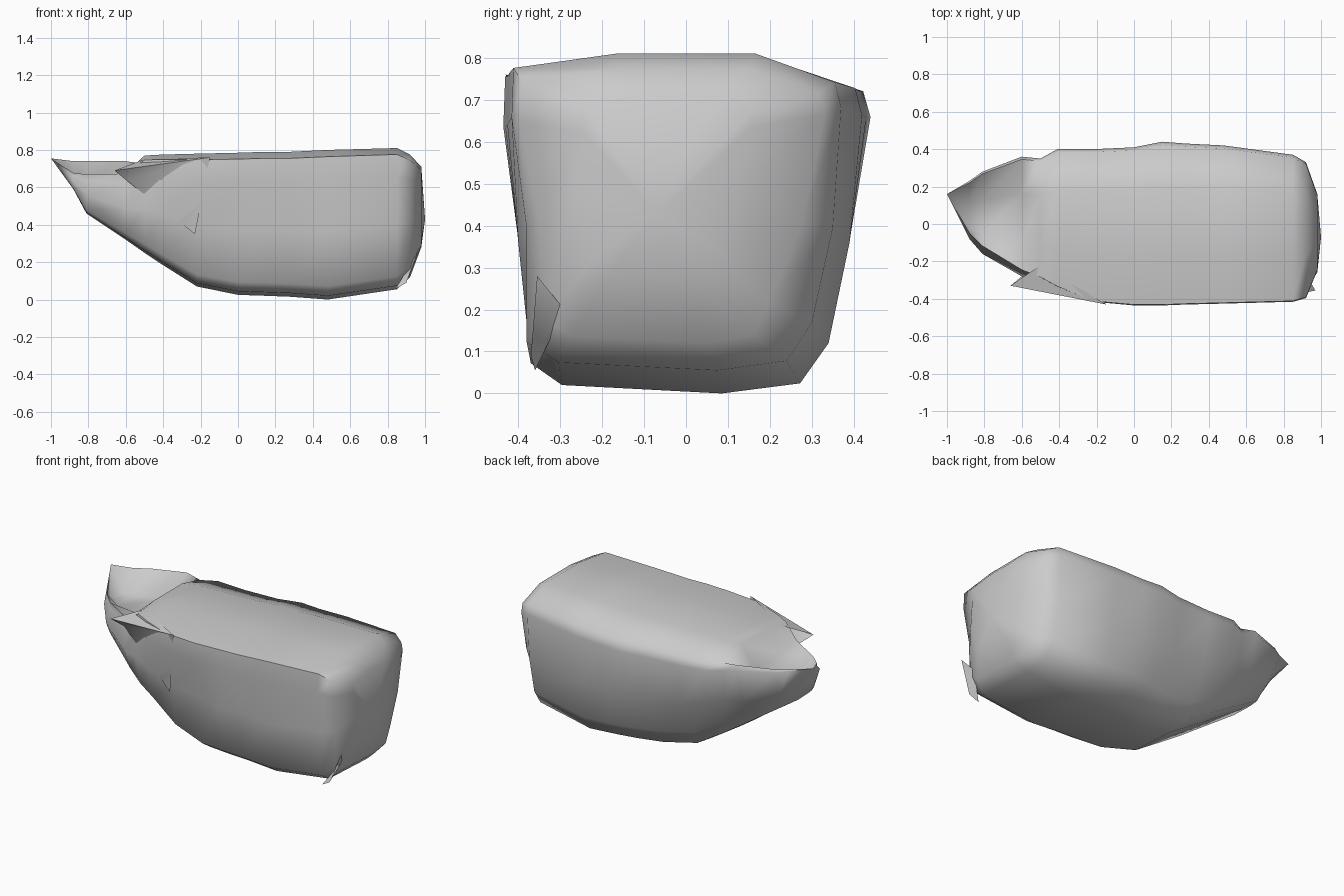
import bpy, bmesh, math

def make_object(name, verts, faces, angle=50):
    mesh = bpy.data.meshes.new(name)
    mesh.from_pydata(verts, [], faces)
    bm = bmesh.new()
    bm.from_mesh(mesh)
    bmesh.ops.recalc_face_normals(bm, faces=bm.faces)
    bm.to_mesh(mesh)
    bm.free()
    ob = bpy.data.objects.new(name, mesh)
    bpy.context.collection.objects.link(ob)
    bpy.ops.object.select_all(action='DESELECT')
    ob.select_set(True)
    bpy.context.view_layer.objects.active = ob
    bpy.ops.object.shade_smooth_by_angle(angle=math.radians(angle))
    return ob

# Boulder cross-sections along its length:
# x, z bottom, z top, front y (low, mid, high), back y (high, mid, low)
SECTIONS = [
    (-0.88, 0.59, 0.68, -0.06, -0.08, -0.05, 0.23, 0.18, 0.10),
    (-0.81, 0.46, 0.68, -0.12, -0.16, -0.12, 0.28, 0.23, 0.14),
    (-0.60, 0.32, 0.69, -0.22, -0.28, -0.25, 0.36, 0.29, 0.20),
    (-0.50, 0.25, 0.77, -0.26, -0.31, -0.29, 0.35, 0.32, 0.23),
    (-0.41, 0.19, 0.775, -0.27, -0.33, -0.34, 0.40, 0.34, 0.24),
    (-0.22, 0.07, 0.78, -0.31, -0.34, -0.42, 0.40, 0.35, 0.25),
    (0.00, 0.025, 0.785, -0.36, -0.35, -0.44, 0.41, 0.37, 0.28),
    (0.15, 0.02, 0.79, -0.37, -0.40, -0.44, 0.44, 0.39, 0.32),
    (0.28, 0.015, 0.79, -0.37, -0.37, -0.435, 0.43, 0.39, 0.34),
    (0.48, 0.00, 0.80, -0.37, -0.40, -0.43, 0.42, 0.39, 0.34),
    (0.85, 0.055, 0.81, -0.38, -0.38, -0.42, 0.37, 0.35, 0.30),
    (0.92, 0.12, 0.775, -0.34, -0.35, -0.40, 0.33, 0.28, 0.20),
    (0.98, 0.28, 0.71, -0.22, -0.26, -0.25, 0.16, 0.12, 0.07),
]

verts, faces = [], []
for x, zb, zt, fl, fm, fh, bh, bmid, bl in SECTIONS:
    h = zt - zb
    # the hollow left end has a sunken middle and a raised back rim
    sunk, rim = (0.05, 0.74) if x < -0.55 else (0, zt - 0.09 * h)
    ring = [(0.8 * fl, zb + 0.025 * h), (fl, zb + 0.09 * h), (fm, zb + 0.45 * h),
            (0.99 * fh, zt - 0.2 * h), (0.98 * fh, zt - 0.045 * h), (0.4 * fh, zt - sunk),
            (0.45 * bh, zt - sunk), (0.96 * bh, rim), (bh, rim - 0.08 * h),
            (bmid, zb + 0.45 * h), (bl, zb + 0.15 * h), (0.8 * bl, zb + 0.03 * h),
            (0.25 * bl, zb)]
    verts += [(x, y, z) for y, z in ring]
n = len(ring)
for s in range(len(SECTIONS) - 1):
    for i in range(n):
        j = (i + 1) % n
        faces.append((s * n + i, s * n + j, s * n + n + j, s * n + n + i))
# Ends drawn to a raised left point and a blunt right face
last = (len(SECTIONS) - 1) * n
for start, point in ((0, (-1.0, 0.16, 0.755)), (last, (1.0, -0.07, 0.43))):
    tip = len(verts)
    verts.append(point)
    faces += [(start + i, start + (i + 1) % n, tip) for i in range(n)]
make_object("boulder", verts, faces, 60)

# Thin overlapping flake on the front side
make_object("front_flake",
            [(-0.66, -0.33, 0.69), (-0.50, -0.22, 0.75), (-0.15, -0.43, 0.76),
             (-0.23, -0.35, 0.35), (-0.60, -0.28, 0.64)],
            [(0, 1, 2), (0, 2, 4), (4, 2, 3)])
# Small chip at the lower right corner
make_object("corner_chip",
            [(0.84, -0.36, 0.055), (0.90, -0.37, 0.09), (0.97, -0.355, 0.28), (0.93, -0.29, 0.20)],
            [(0, 1, 3), (1, 2, 3)])
